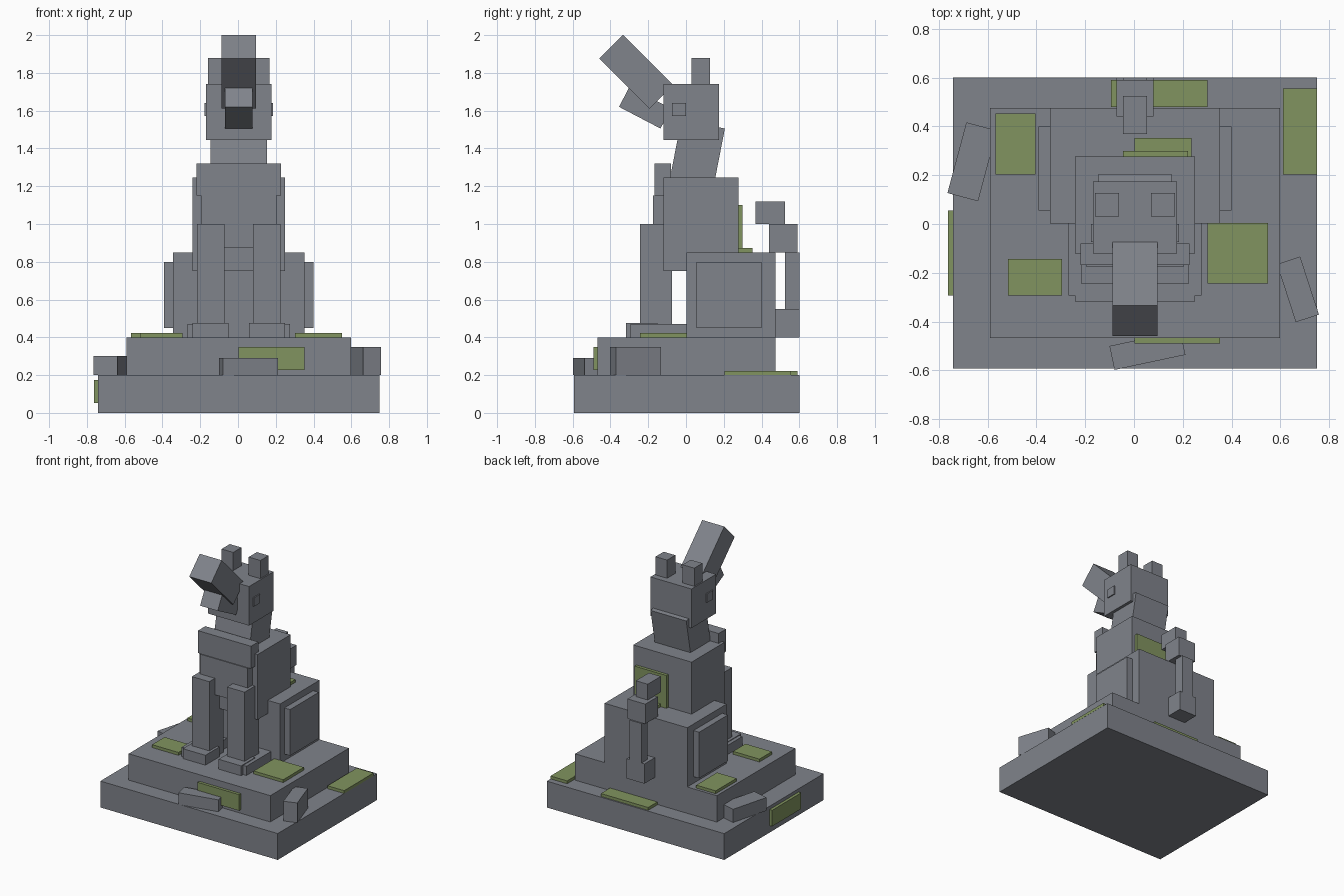
import bpy
import bmesh
import math
from mathutils import Matrix, Vector

MID = 0.004  # centre line of the statue

cube = bpy.data.objects.get("Cube")
if cube:
    bpy.data.objects.remove(cube, do_unlink=True)


def make_material(name, colour):
    material = bpy.data.materials.new(name)
    material.use_nodes = True
    material.diffuse_color = colour
    material.node_tree.nodes["Principled BSDF"].inputs["Base Color"].default_value = colour
    return material


stone = make_material("grey stone", (0.215, 0.228, 0.258, 1))
moss = make_material("green moss", (0.22, 0.295, 0.115, 1))


def block(name, centre, size, material=stone, angle=0, axis="X"):
    """Box with a given centre and size, turned by an angle in degrees."""
    mesh = bpy.data.meshes.new(name)
    bm = bmesh.new()
    bmesh.ops.create_cube(bm, size=1, matrix=Matrix.Diagonal((*size, 1)))
    bm.to_mesh(mesh)
    bm.free()
    mesh.materials.append(material)
    part = bpy.data.objects.new(name, mesh)
    part.location = centre
    part.rotation_euler["XYZ".index(axis)] = math.radians(angle)
    bpy.context.collection.objects.link(part)
    return part


def span(name, x, y, z, material=stone):
    """Box filling the given ranges along each axis."""
    low, high = Vector((x[0], y[0], z[0])), Vector((x[1], y[1], z[1]))
    return block(name, (low + high) / 2, high - low, material)


def centred(name, width, y, z):
    """Box sitting on the centre line."""
    return span(name, (MID - width / 2, MID + width / 2), y, z)


def pair(name, x, y, z):
    """Mirrored boxes, x measured outward from the centre line."""
    span("left_" + name, (MID + x[0], MID + x[1]), y, z)
    span("right_" + name, (MID - x[1], MID - x[0]), y, z)


# Stepped base
centred("base_slab", 1.49, (-0.593, 0.6), (0, 0.2))
centred("plinth", 1.19, (-0.468, 0.475), (0.2, 0.4))

# Seated body
centred("haunches", 0.695, (0.003, 0.475), (0.4, 0.85))
pair("thigh", (0.3, 0.395), (0.055, 0.4), (0.45, 0.8))
centred("torso", 0.49, (-0.12, 0.277), (0.75, 1.245))
centred("upper_chest", 0.445, (-0.168, -0.08), (1.15, 1.32))
centred("lower_chest", 0.4, (-0.175, -0.1), (0.875, 1.15))

# Legs and feet
pair("front_leg", (0.075, 0.222), (-0.243, -0.073), (0.4, 1))
pair("front_paw", (0.055, 0.245), (-0.318, -0.15), (0.4, 0.475))
pair("hind_foot", (0.1, 0.272), (-0.293, 0.05), (0.4, 0.47))

# Neck and head
block("neck", (MID, 0.057, 1.356), (0.3, 0.235, 0.35), angle=-11)
centred("head", 0.345, (-0.12, 0.175), (1.445, 1.742))
pair("eye", (0.15, 0.181), (-0.073, 0), (1.573, 1.64))
pair("ear", (0.065, 0.163), (0.03, 0.128), (1.73, 1.88))

# Open jaws
block("upper_jaw", (MID, -0.263, 1.806), (0.185, 0.375, 0.177), angle=-45)
block("lower_jaw", (MID, -0.217, 1.616), (0.148, 0.248, 0.12), angle=-27.6)

# Curled tail
centred("tail_root", 0.15, (0.45, 0.6), (0.4, 0.55))
centred("tail_stem", 0.1, (0.525, 0.6), (0.55, 0.85))
centred("tail_bend", 0.15, (0.44, 0.59), (0.85, 1))
centred("tail_tip", 0.1, (0.368, 0.525), (1, 1.12))

# Fallen rubble lying on the base
block("front_rubble", (0.055, -0.518, 0.245), (0.297, 0.1, 0.09), angle=12, axis="Z")
block("right_rubble", (-0.663, 0.255, 0.25), (0.13, 0.3, 0.1), angle=-15, axis="Z")
block("left_rubble", (0.672, -0.268, 0.275), (0.1, 0.25, 0.15), angle=18, axis="Z")

# Moss lying on horizontal ledges: x range, y range, ledge height
ledge_moss = {
    "base_back_moss": ((-0.095, 0.302), (0.48, 0.59), 0.2),
    "base_corner_moss": ((0.61, 0.75), (0.203, 0.555), 0.2),
    "plinth_back_moss": ((-0.567, -0.403), (0.203, 0.453), 0.4),
    "plinth_right_moss": ((-0.517, -0.295), (-0.293, -0.143), 0.4),
    "plinth_left_moss": ((0.302, 0.55), (-0.243, 0.005), 0.4),
    "haunch_moss": ((0.003, 0.235), (0.277, 0.353), 0.85),
}
for name, (x, y, height) in ledge_moss.items():
    span(name, x, y, (height, height + 0.022), moss)

# Moss hanging on upright faces
span("base_side_moss", (-0.763, -0.741), (-0.293, 0.055), (0.053, 0.175), moss)
span("plinth_front_moss", (0.003, 0.352), (-0.49, -0.468), (0.228, 0.35), moss)
span("torso_back_moss", (-0.045, 0.222), (0.277, 0.3), (0.85, 1.1), moss)
